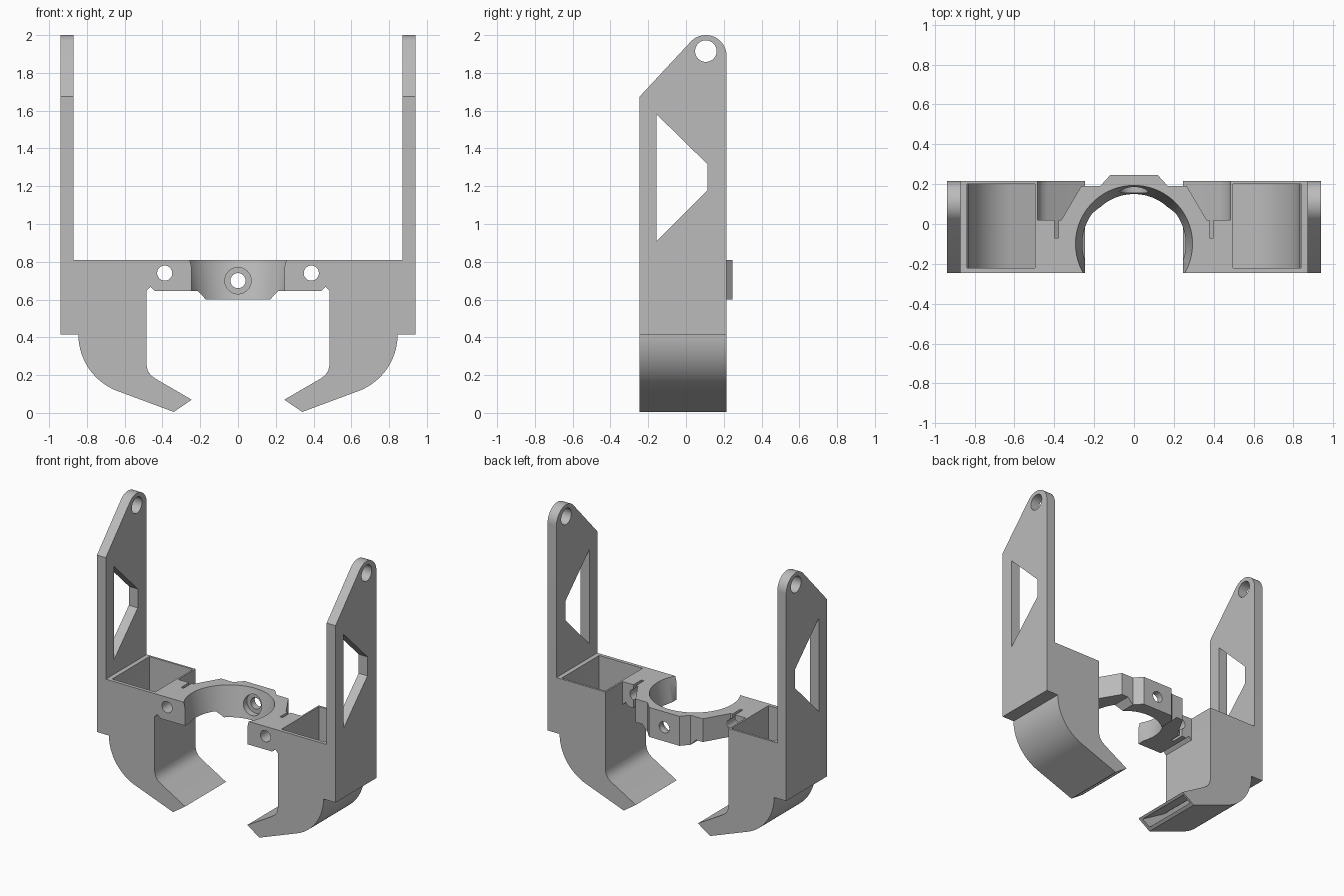
import bpy
import bmesh
from math import sin, cos, radians

cube = bpy.data.objects.get("Cube")
if cube:
    bpy.data.objects.remove(cube, do_unlink=True)

grey = bpy.data.materials.new("plain grey")
grey.use_nodes = True
colour = (0.5, 0.5, 0.5, 1)
grey.diffuse_color = colour
grey.node_tree.nodes["Principled BSDF"].inputs["Base Color"].default_value = colour

FRONT, BACK = -0.245, 0.215
TOP = 0.81


def arc(cx, cy, r, start, end, steps=24):
    angles = [radians(start + (end - start) * i / steps) for i in range(steps + 1)]
    return [(cx + r * cos(a), cy + r * sin(a)) for a in angles]


def circle(cx, cy, r, steps=40):
    return arc(cx, cy, r, 0, 360, steps)[:-1]


def loft(name, axis, lower, upper, lo, hi):
    """Solid between two matching outlines set across an axis."""
    place = {"x": lambda p, d: (d, p[0], p[1]),
             "y": lambda p, d: (p[0], d, p[1]),
             "z": lambda p, d: (p[0], p[1], d)}[axis]
    bm = bmesh.new()
    a = [bm.verts.new(place(p, lo)) for p in lower]
    b = [bm.verts.new(place(p, hi)) for p in upper]
    bm.faces.new(a)
    bm.faces.new(b)
    for i in range(len(a)):
        j = (i + 1) % len(a)
        bm.faces.new((a[i], a[j], b[j], b[i]))
    bmesh.ops.recalc_face_normals(bm, faces=bm.faces)
    mesh = bpy.data.meshes.new(name)
    bm.to_mesh(mesh)
    bm.free()
    obj = bpy.data.objects.new(name, mesh)
    bpy.context.collection.objects.link(obj)
    mesh.materials.append(grey)
    return obj


def prism(name, axis, outline, lo, hi):
    return loft(name, axis, outline, outline, lo, hi)


def box_outline(x0, x1, y0, y1):
    return [(x0, y0), (x1, y0), (x1, y1), (x0, y1)]


def finish(obj, cutters, mirror=False):
    """Cut the part, mirror it if paired, then smooth its round faces."""
    for c in cutters:
        c.hide_render = True
        m = obj.modifiers.new("cut", "BOOLEAN")
        m.operation, m.solver, m.object = "DIFFERENCE", "EXACT", c
    if mirror:
        m = obj.modifiers.new("pair", "MIRROR")
        m.use_mirror_merge = False
    deps = bpy.context.evaluated_depsgraph_get()
    mesh = bpy.data.meshes.new_from_object(obj.evaluated_get(deps))
    obj.modifiers.clear()
    obj.data = mesh
    for c in cutters:
        bpy.data.objects.remove(c, do_unlink=True)
    bpy.ops.object.select_all(action="DESELECT")
    obj.select_set(True)
    bpy.context.view_layer.objects.active = obj
    bpy.ops.object.shade_smooth_by_angle(angle=radians(30))


# Tall side arms with a pivot hole and a window
arm_outline = [(FRONT, TOP), (BACK, TOP)] + arc(0.105, 1.89, 0.11, 0, 135) + [(FRONT, 1.675)]
arms = prism("side_arms", "x", arm_outline, 0.87, 0.94)
pivot = prism("pivot_cutter", "x", circle(0.105, 1.915, 0.057), 0.8, 1)
window = prism("window_cutter", "x",
               [(-0.155, 0.91), (0.115, 1.18), (0.115, 1.315), (-0.155, 1.58)], 0.8, 1)
finish(arms, [pivot, window], mirror=True)

# Hollow claws, open at the top and at the tip
claw_outline = ([(0.94, TOP), (0.94, 0.415)] + arc(0.525, 0.415, 0.32, 0, -71)
                + [(0.34, 0.005), (0.245, 0.07)]
                + [(0.435, 0.18), (0.46, 0.198), (0.477, 0.222), (0.485, 0.255), (0.485, TOP)])
claws = prism("hollow_claws", "y", claw_outline, FRONT, BACK)
cavity_outline = ([(0.838, 0.9), (0.838, 0.415)] + arc(0.525, 0.415, 0.305, -5, -71)
                  + [(0.2, -0.023), (0.2, 0.024), (0.445, 0.167), (0.47, 0.187),
                     (0.489, 0.215), (0.497, 0.25), (0.497, 0.9)])
cavity = prism("cavity_cutter", "y", cavity_outline, -0.22, 0.2)
finish(claws, [cavity], mirror=True)

# Bridge joining both claws around a half-round cradle
half = [(0.485, FRONT), (0.485, 0.02), (0.365, 0.02), (0.265, 0.19), (0.17, 0.19), (0.12, 0.245)]
bridge = prism("cradle_bridge", "z", half + [(-x, y) for x, y in reversed(half)], 0.6, TOP)
cuts = [
    loft("cradle_cutter", "z", circle(0, -0.1, 0.24, 96), circle(0, -0.1, 0.3, 96), 0.55, 0.84),
    prism("mouth_cutter", "z", box_outline(-0.245, 0.245, -0.4, -0.08), 0.5, 0.9),
    prism("screw_cutter", "y", circle(0, 0.7, 0.04), 0, 0.4),
    prism("screw_head_cutter", "y", circle(0, 0.7, 0.07), 0, 0.2),
]
for s in (-1, 1):
    def side(points):
        return [(s * x, y) for x, y in points]
    cuts += [
        # underside step with bevelled centre
        prism("underside_cutter", "y", side([(0.165, 0.5), (0.165, 0.595), (0.212, 0.645),
                                             (0.44, 0.645), (0.463, 0.668), (0.49, 0.641),
                                             (0.6, 0.641), (0.6, 0.5)]), -0.4, 0.4),
        prism("bolt_cutter", "y", circle(s * 0.388, 0.74, 0.04), -0.4, 0.4),
        prism("slot_cutter", "z", side(box_outline(0.38, 0.4, -0.07, 0.1)), 0.5, 0.9),
    ]
finish(bridge, cuts)
